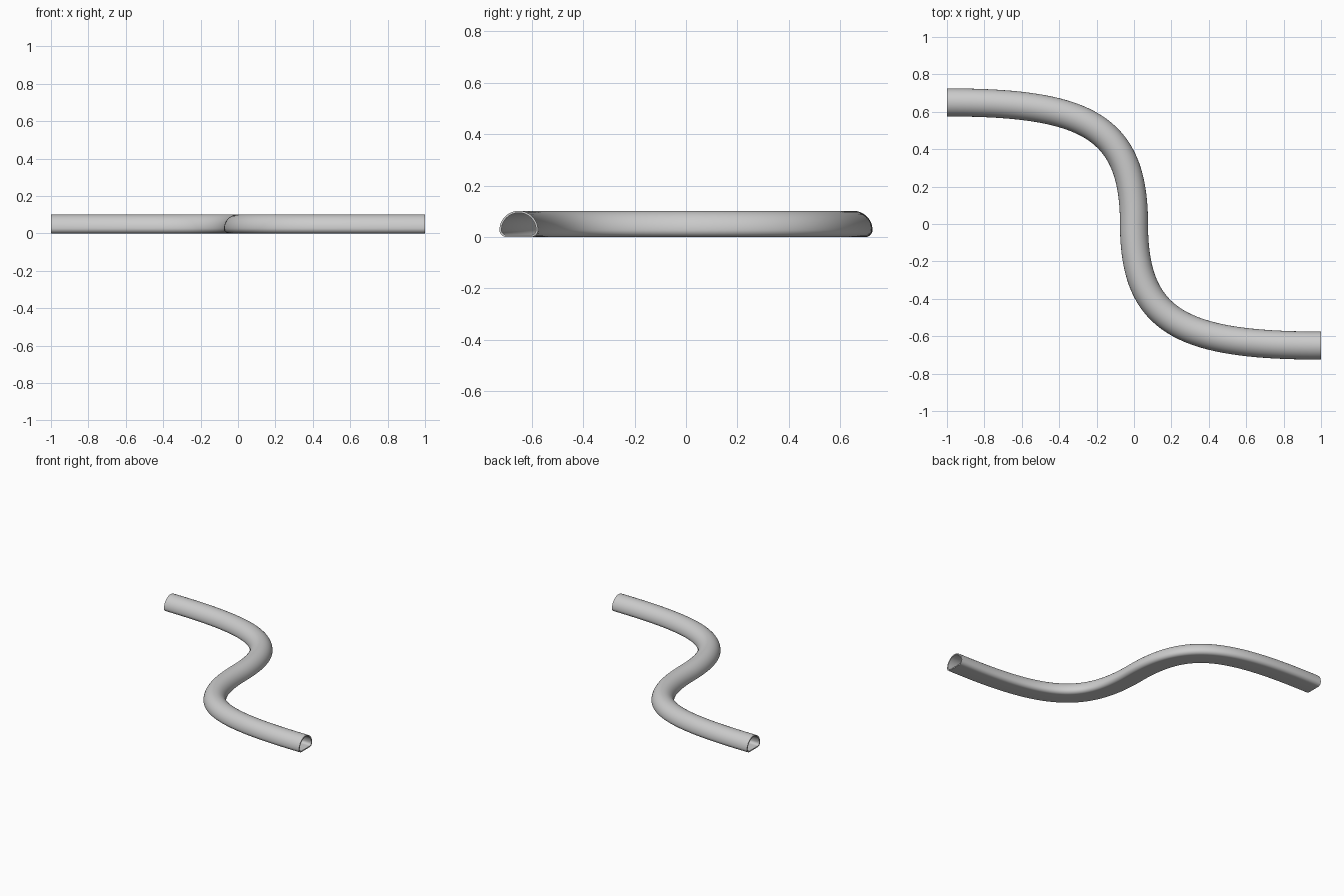
import bpy, bmesh, math
from mathutils import Vector
from mathutils.geometry import interpolate_bezier

if "Cube" in bpy.data.objects:
    bpy.data.objects.remove(bpy.data.objects["Cube"])

# S-shaped centre line: one bend, mirrored through the origin
half = interpolate_bezier(Vector((-1, .65, 0)), Vector((-.25, .65, 0)),
                          Vector((0, .52, 0)), Vector((0, 0, 0)), 49)
path = half + [-p for p in reversed(half[:-1])]


def section(inset):
    """Domed top, flat bottom with rounded corners: (across, z)."""
    R, r, zc = .075, .027, .027
    pts = []
    for i in range(25):
        a = math.pi * i / 24
        pts.append(((R - inset) * math.cos(a), zc + (.102 - zc - inset) * math.sin(a)))
    for side, a0 in ((-1, math.pi), (1, 1.5 * math.pi)):
        for i in range(9):
            a = a0 + math.pi / 2 * i / 8
            if (side, i) in ((-1, 0), (1, 8)):
                continue
            pts.append((side * (R - r) + (r - inset) * math.cos(a),
                        zc + (r - inset) * math.sin(a)))
    return pts


# Hollow tube swept along the path, with an annular rim at each end
bm = bmesh.new()


def sweep(profile):
    rings = []
    for i, p in enumerate(path):
        if i in (0, len(path) - 1):
            t = Vector((1, 0, 0))
        else:
            t = (path[i + 1] - path[i - 1]).normalized()
        n = Vector((-t.y, t.x, 0))
        rings.append([bm.verts.new(p + n * u + Vector((0, 0, z))) for u, z in profile])
    return rings


def bridge(a, b):
    for k in range(len(a)):
        j = (k + 1) % len(a)
        bm.faces.new((a[k], a[j], b[j], b[k]))


outer, inner = sweep(section(0)), sweep(section(.008))
for rings in (outer, inner):
    for a, b in zip(rings, rings[1:]):
        bridge(a, b)
for e in (0, -1):
    bridge(outer[e], inner[e])
bmesh.ops.recalc_face_normals(bm, faces=bm.faces)

mesh = bpy.data.meshes.new("curved_tube")
bm.to_mesh(mesh)
bm.free()
tube = bpy.data.objects.new("curved_tube", mesh)
bpy.context.collection.objects.link(tube)
bpy.context.view_layer.objects.active = tube
tube.select_set(True)
bpy.ops.object.shade_smooth_by_angle(angle=math.radians(40))
